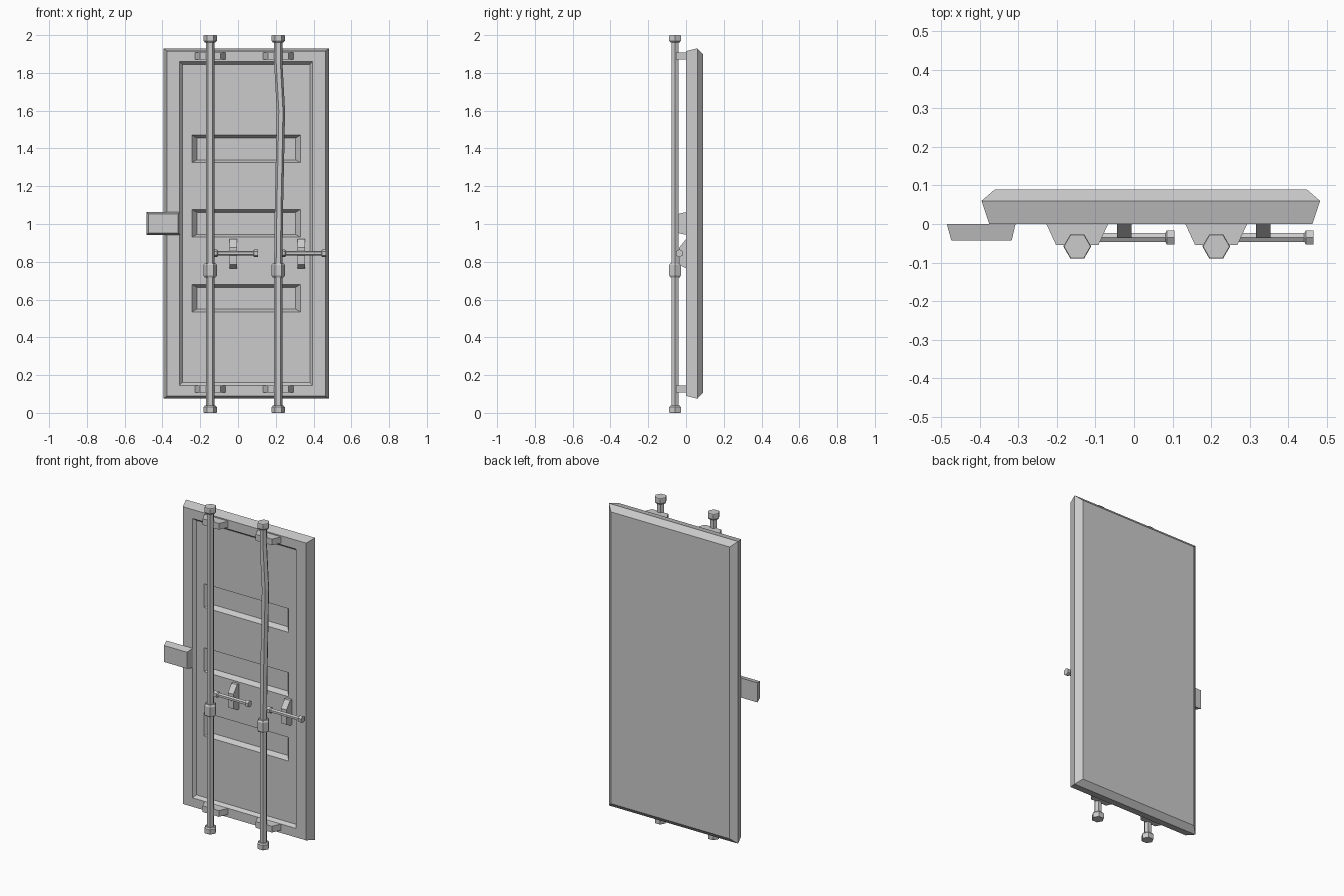
import bpy, bmesh, math
from mathutils import Vector

if "Cube" in bpy.data.objects:
    bpy.data.objects.remove(bpy.data.objects["Cube"])


def finish(name, bm):
    bmesh.ops.remove_doubles(bm, verts=bm.verts, dist=0.0001)
    bmesh.ops.recalc_face_normals(bm, faces=bm.faces)
    me = bpy.data.meshes.new(name)
    bm.to_mesh(me)
    bm.free()
    ob = bpy.data.objects.new(name, me)
    bpy.context.collection.objects.link(ob)
    return ob


def bridge(bm, rings, cap_start=True, cap_end=True):
    """Skin a list of equally sized closed point rings."""
    vs = [[bm.verts.new(p) for p in r] for r in rings]
    n = len(vs[0])
    for a, b in zip(vs, vs[1:]):
        for i in range(n):
            j = (i + 1) % n
            bm.faces.new((a[i], a[j], b[j], b[i]))
    if cap_start:
        bm.faces.new(vs[0])
    if cap_end:
        bm.faces.new(vs[-1])


def rect(x0, x1, z0, z1, y):
    return [(x0, y, z0), (x1, y, z0), (x1, y, z1), (x0, y, z1)]


def hex_tube(name, stations, axis):
    """Six-sided tube; stations are (centre, radius), axis is 'X' or 'Z'."""
    rings = []
    for c, r in stations:
        ring = []
        for i in range(6):
            a = math.radians(60 * i)
            u, v = r * math.cos(a), r * math.sin(a)
            ring.append(Vector(c) + (Vector((u, v, 0)) if axis == 'Z' else Vector((0, v, u))))
        rings.append(ring)
    bm = bmesh.new()
    bridge(bm, rings)
    return finish(name, bm)


# Door slab: bevelled outer shell, recessed field, three sunken panels
FIELD, SUNK = 0.018, 0.05
bm = bmesh.new()
bridge(bm, [
    rect(-0.36, 0.447, 0.107, 1.898, 0.09),
    rect(-0.395, 0.482, 0.075, 1.93, 0.06),
    rect(-0.375, 0.462, 0.09, 1.915, 0),
    rect(-0.31, 0.395, 0.145, 1.86, 0),
    rect(-0.295, 0.38, 0.16, 1.845, FIELD)], cap_end=False)
panels = [(0.535, 0.68), (0.93, 1.077), (1.325, 1.47)]
xs = [-0.295, -0.243, 0.33, 0.38]
zs = [0.16] + [z for p in panels for z in p] + [1.845]
for i in range(3):
    for j in range(7):
        x0, x1, z0, z1 = xs[i], xs[i + 1], zs[j], zs[j + 1]
        if i == 1 and j % 2:
            bridge(bm, [rect(x0, x1, z0, z1, FIELD),
                        rect(x0 + 0.025, x1 - 0.025, z0 + 0.015, z1 - 0.015, SUNK)],
                   cap_start=False)
        else:
            bm.faces.new([bm.verts.new(p) for p in rect(x0, x1, z0, z1, FIELD)])
finish("door_slab", bm)

# Side latch plate
bm = bmesh.new()
bridge(bm, [rect(-0.485, -0.307, 0.943, 1.063, 0),
            rect(-0.473, -0.317, 0.952, 1.053, -0.043)])
finish("side_latch", bm)

# Locking bars: the left one straight, the right one dented
ROD_Y, ROD_R, CAP_R = -0.058, 0.022, 0.036
bends = {"left": (-0.147, [(0.02, 0), (1.98, 0)]),
         "right": (0.213, [(0.02, 0), (0.78, 0), (1.1, 0.004), (1.38, 0.01),
                           (1.6, 0.014), (1.86, 0), (1.98, 0)])}
for side, (x, path) in bends.items():
    hex_tube(f"{side}_bar", [((x + dx, ROD_Y, z), ROD_R) for z, dx in path], 'Z')

    # End caps and middle collar
    for part, prof in {
            "foot_cap": [(0, 0.034), (0.005, CAP_R), (0.03, CAP_R), (0.038, 0.029)],
            "collar": [(0.718, 0.029), (0.728, CAP_R), (0.782, CAP_R), (0.792, 0.029)],
            "head_cap": [(1.962, 0.029), (1.97, CAP_R), (1.995, CAP_R), (2, 0.034)]}.items():
        hex_tube(f"{side}_{part}", [((x, ROD_Y, z), r) for z, r in prof], 'Z')

    # Trapezoid brackets holding the bar to the door
    for level, z0 in (("lower", 0.107), ("upper", 1.87)):
        bm = bmesh.new()
        bridge(bm, [rect(x - 0.08, x + 0.08, z0, z0 + 0.038, 0.01),
                    rect(x - 0.08, x + 0.08, z0, z0 + 0.038, 0),
                    rect(x - 0.055, x + 0.055, z0, z0 + 0.038, -0.054)])
        finish(f"{side}_{level}_bracket", bm)

    # Horizontal handle with end knob
    HY, HZ = -0.035, 0.845
    hex_tube(f"{side}_handle", [((x + d, HY, HZ), r) for d, r in (
        (0, 0.02), (0.036, 0.02), (0.042, 0.013), (0.228, 0.013),
        (0.232, 0.021), (0.252, 0.021))], 'X')

    # Handle rest on the door face
    bm = bmesh.new()
    rx = x + 0.122
    prof = [(0.02, 0.765), (0, 0.765), (-0.036, 0.785), (-0.036, 0.875), (0, 0.92), (0.02, 0.92)]
    bridge(bm, [[(rx + s, y, z) for y, z in prof] for s in (-0.019, 0.019)])
    finish(f"{side}_handle_rest", bm)
